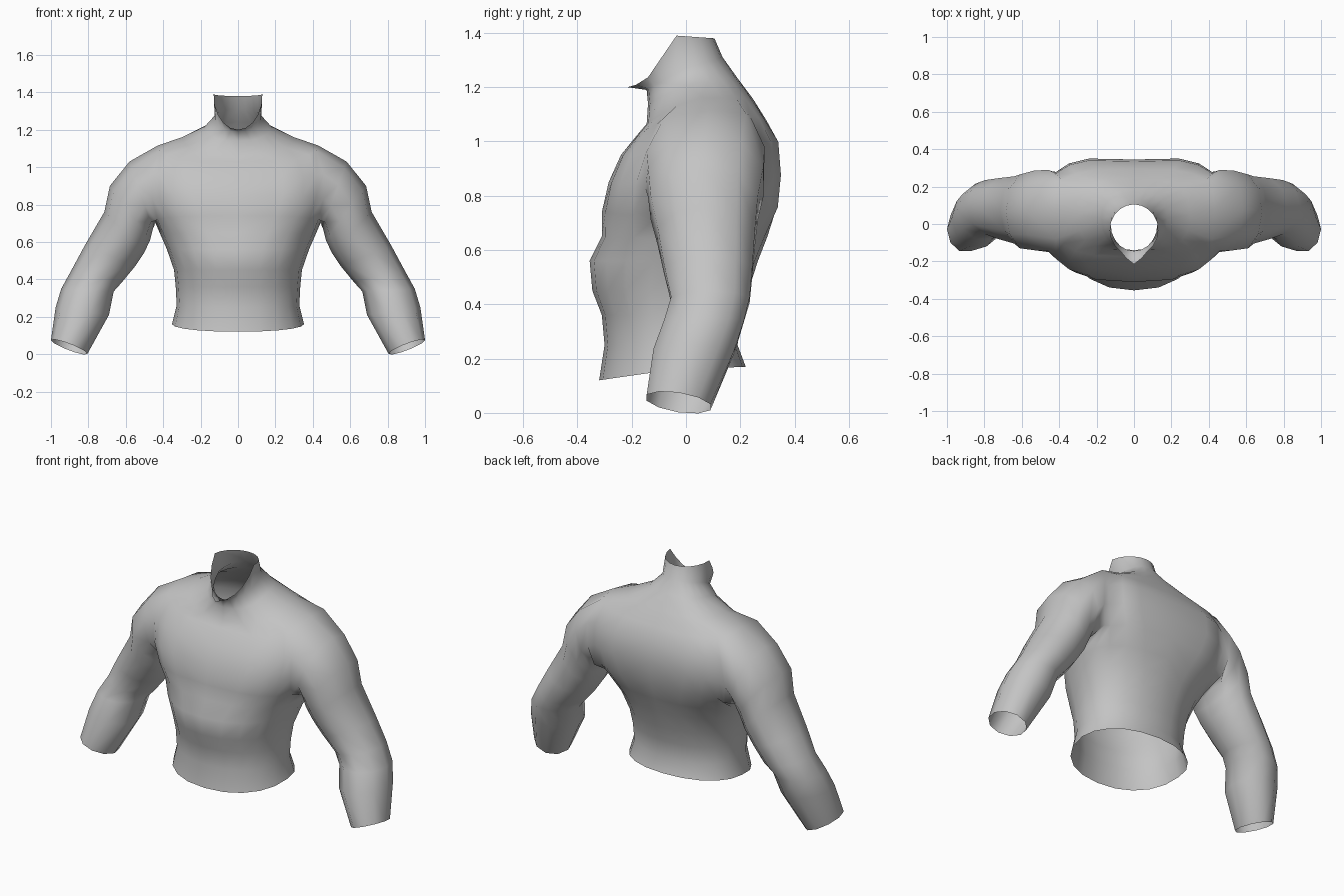
import bpy, bmesh, math

if "Cube" in bpy.data.objects:
    bpy.data.objects.remove(bpy.data.objects["Cube"])

# Torso rings, hem to collar:
# z front, z side, z back, y front, y side, y back, half width, roundness
TORSO = [
    (.12, .16, .17, -.32, -.03, .22, .353, .92),
    (.25, .26, .25, -.30, -.03, .19, .328, .92),
    (.36, .36, .36, -.31, -.03, .205, .333, .92),
    (.45, .45, .45, -.345, -.02, .23, .342, .92),
    (.56, .56, .56, -.355, .00, .265, .38, .9),
    (.65, .64, .65, -.31, .03, .30, .415, .8),
    (.74, .71, .76, -.31, .07, .335, .445, .67),
    (.85, .82, .88, -.285, .09, .345, .47, .57),
    (.95, .97, 1.0, -.24, .09, .335, .47, .57),
    (1.03, 1.115, 1.08, -.175, .08, .295, .43, .6),
    (1.065, 1.16, 1.16, -.145, .05, .245, .30, .7),
    (1.14, 1.215, 1.24, -.14, .03, .185, .18, .85),
    (1.19, 1.27, 1.31, -.145, .00, .135, .125, 1),
    (1.20, 1.39, 1.38, -.165, -.035, .105, .13, 1),
]
# Sleeve rings, shoulder to wrist: outer x, z, inner x, z, y front, y back
SLEEVE = [
    (.58, 1.03, .455, .67, -.14, .285),
    (.685, .90, .47, .61, -.13, .265),
    (.715, .76, .50, .545, -.105, .255),
    (.82, .58, .55, .47, -.08, .245),
    (.89, .45, .62, .385, -.055, .235),
    (.945, .35, .665, .335, -.08, .215),
    (.975, .25, .69, .21, -.12, .18),
    (1.0, .075, .805, .002, -.145, .09),
]
ARMPIT, SHOULDER, N = 6, 9, 10
# Depth of the armhole edges, armpit to shoulder
ARM_FRONT = (-.11, -.15, -.145, -.08)
ARM_BACK = (.26, .285, .29, .22)

bm = bmesh.new()

# Right half of the torso, each ring running front, side, back
rings = []
for zf, zs, zb, yf, ys, yb, w, e in TORSO:
    ring = []
    for i in range(N + 1):
        a = math.pi * i / N
        c = abs(math.cos(a)) if i != N // 2 else 0
        s = math.sin(a) if 0 < i < N else 0
        y_end, z_end = (yf, zf) if i < N // 2 else (yb, zb)
        ring.append(bm.verts.new((w * s ** e, ys + (y_end - ys) * c ** e,
                                  zs + (z_end - zs) * c)))
    rings.append(ring)

# Fit the armhole edges to the sleeve
for k, (front, back) in enumerate(zip(ARM_FRONT, ARM_BACK)):
    rings[ARMPIT + k][4].co.y = front
    rings[ARMPIT + k][6].co.y = back

# Shoulder blades stand out beside the spine
for r in range(ARMPIT, SHOULDER):
    rings[r][9].co.y += .012
    rings[r][8].co.y += .008

# Pointed lip at the front of the collar
rings[-1][0].co.y -= .05
rings[-1][1].co.y -= .025

for r in range(len(rings) - 1):
    for i in range(N):
        if ARMPIT <= r < SHOULDER and i in (4, 5):
            continue  # armhole
        bm.faces.new((rings[r][i], rings[r][i + 1],
                      rings[r + 1][i + 1], rings[r + 1][i]))

# Side points inside the armhole are not used
for r in range(ARMPIT + 1, SHOULDER):
    bm.verts.remove(rings[r][5])

# Armhole loop: top, down the back, armpit, up the front
span = range(ARMPIT, SHOULDER + 1)
loop = [rings[SHOULDER][5]] + [rings[r][6] for r in reversed(span)]
loop += [rings[ARMPIT][5]] + [rings[r][4] for r in span]

# Sleeve lofted from the armhole to the open wrist
for k, (xo, zo, xi, zi, yf, yb) in enumerate(SLEEVE):
    new = []
    for j in range(10):
        t = math.tau * j / 10
        c, dy = math.cos(t), math.sin(t) * (yb - yf) / 2 * 1.05
        tilt = -.15 * dy if k == len(SLEEVE) - 1 else 0
        new.append(bm.verts.new(((xo + xi) / 2 + (xo - xi) / 2 * c,
                                 (yf + yb) / 2 + dy,
                                 (zo + zi) / 2 + (zo - zi) / 2 * c + tilt)))
    for j in range(10):
        n = (j + 1) % 10
        bm.faces.new((loop[j], new[j], new[n], loop[n]))
    loop = new

for f in bm.faces:
    f.smooth = True
mesh = bpy.data.meshes.new("shirt")
bm.to_mesh(mesh)
bm.free()
shirt = bpy.data.objects.new("shirt", mesh)
bpy.context.collection.objects.link(shirt)

# Left half
mirror = shirt.modifiers.new("mirror", 'MIRROR')
mirror.use_clip = True
mirror.merge_threshold = .001

grey = bpy.data.materials.new("grey cloth")
grey.diffuse_color = (.55, .55, .55, 1)
grey.use_nodes = True
grey.node_tree.nodes["Principled BSDF"].inputs["Base Color"].default_value = grey.diffuse_color
mesh.materials.append(grey)
